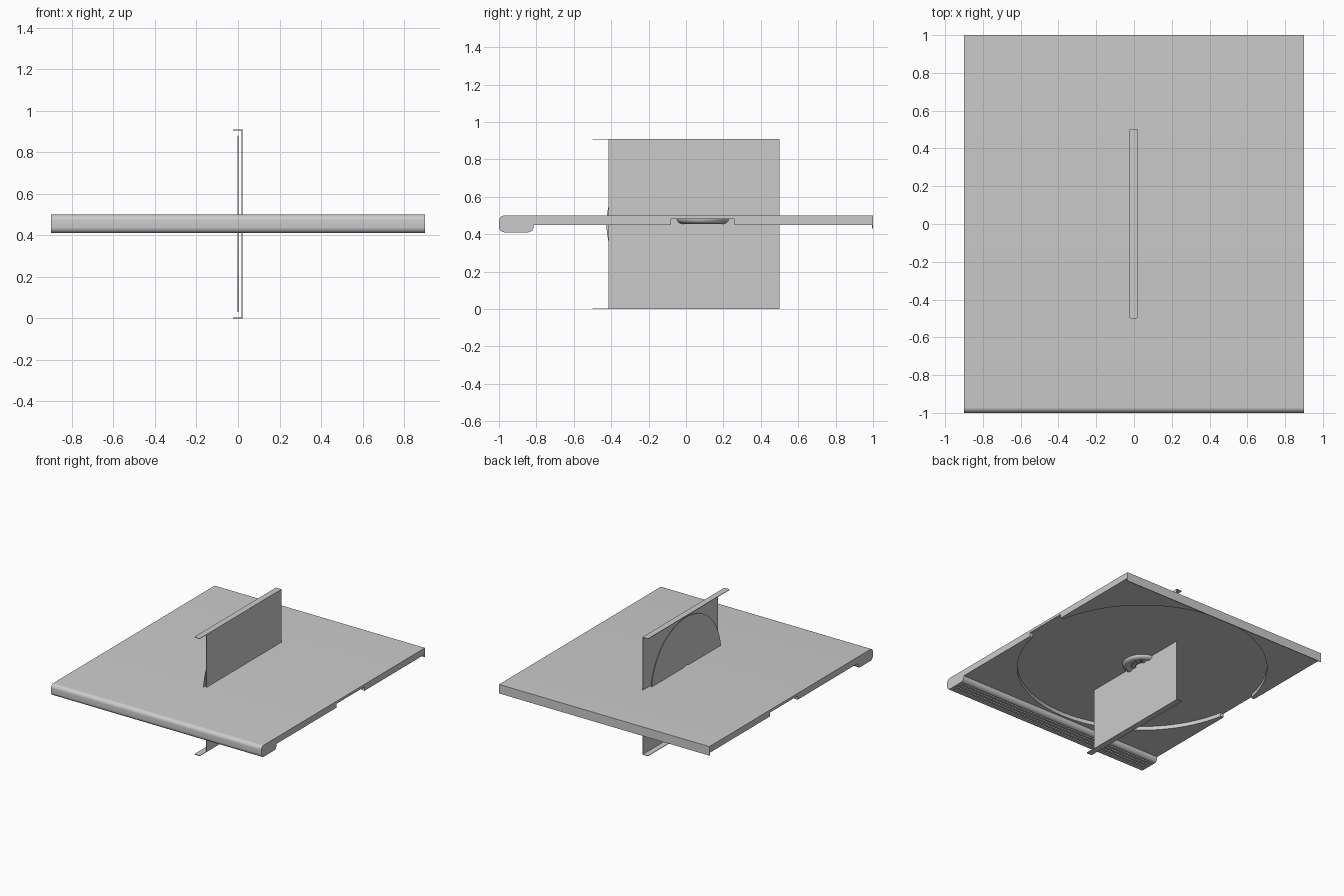
import bpy, bmesh, math
from mathutils import Matrix

if "Cube" in bpy.data.objects:
    bpy.data.objects.remove(bpy.data.objects["Cube"])


def make(name, bm):
    bmesh.ops.recalc_face_normals(bm, faces=bm.faces[:])
    me = bpy.data.meshes.new(name)
    bm.to_mesh(me)
    bm.free()
    ob = bpy.data.objects.new(name, me)
    bpy.context.collection.objects.link(ob)
    return ob


def smooth(ob):
    bpy.ops.object.select_all(action='DESELECT')
    ob.select_set(True)
    bpy.context.view_layer.objects.active = ob
    bpy.ops.object.shade_smooth_by_angle(angle=math.radians(35))


def prism(name, pts, place, a, b):
    """Extrude a 2D outline from a to b; place(u, v, w) maps it into space."""
    bm = bmesh.new()
    lo = [bm.verts.new(place(u, v, a)) for u, v in pts]
    hi = [bm.verts.new(place(u, v, b)) for u, v in pts]
    bm.faces.new(lo)
    bm.faces.new(hi)
    n = len(pts)
    for i in range(n):
        j = (i + 1) % n
        bm.faces.new((lo[i], lo[j], hi[j], hi[i]))
    return make(name, bm)


def along_x(u, v, w):
    return (w, u, v)


def along_z(u, v, w):
    return (u, v, w)


def box(name, x0, x1, y0, y1, z0, z1):
    return prism(name, [(x0, y0), (x1, y0), (x1, y1), (x0, y1)], along_z, z0, z1)


def arc(cu, cv, r, a0, a1, n=8):
    return [(cu + r * math.cos(math.radians(a0 + (a1 - a0) * i / n)),
             cv + r * math.sin(math.radians(a0 + (a1 - a0) * i / n))) for i in range(n + 1)]


def revolve(name, profile, centre, axis='Z', n=96):
    """Closed (radius, height) outline spun about an axis."""
    turn = Matrix.Translation(centre)
    if axis == 'X':
        turn = turn @ Matrix.Rotation(math.pi / 2, 4, 'Y')
    bm = bmesh.new()
    rings = [[bm.verts.new((r * math.cos(2 * math.pi * i / n), r * math.sin(2 * math.pi * i / n), h))
              for i in range(n)] for r, h in profile]
    for k in range(len(rings)):
        p, q = rings[k], rings[(k + 1) % len(rings)]
        for i in range(n):
            j = (i + 1) % n
            bm.faces.new((p[i], p[j], q[j], q[i]))
    bmesh.ops.transform(bm, matrix=turn, verts=bm.verts[:])
    return make(name, bm)


def cut(ob, cutter):
    cutter.hide_render = True
    m = ob.modifiers.new('cut', 'BOOLEAN')
    m.operation = 'DIFFERENCE'
    m.solver = 'EXACT'
    m.object = cutter
    bpy.context.view_layer.objects.active = ob
    bpy.ops.object.modifier_apply(modifier=m.name)
    bpy.data.objects.remove(cutter, do_unlink=True)


# Large tray: spine bar in front, flat plate, thin lip at the back
CY = 0.09
outline = (arc(-0.97, 0.47, 0.03, 90, 180) + arc(-0.97, 0.44, 0.03, 180, 270)
           + arc(-0.845, 0.44, 0.03, 270, 360)
           + [(-0.815, 0.45), (0.994, 0.45), (0.994, 0.43), (1, 0.43), (1, 0.5)])
tray = prism('tray', outline, along_x, -0.9, 0.9)

# Disc recess, finger notches at both sides and spine grooves
cut(tray, prism('recess_cutter', arc(0, CY, 0.89, 0, 360, 128)[:-1], along_z, 0.40, 0.48))
cut(tray, box('notch_cutter', -1, 1, CY - 0.17, CY + 0.17, 0.40, 0.4799))
for i in range(4):
    y = -0.95 + i * 0.03
    cut(tray, box('groove_cutter', -0.88, 0.88, y, y + 0.012, 0.39, 0.422))
smooth(tray)

# Hub ring with inward clip teeth
hub = revolve('hub_ring', [(0.14, 0.481), (0.138, 0.47), (0.128, 0.46), (0.112, 0.455),
                           (0.096, 0.457), (0.086, 0.464), (0.084, 0.481)], (0, CY, 0), n=64)
smooth(hub)
for i in range(12):
    tooth = box('hub_tooth', 0.045, 0.09, -0.012, 0.012, 0.462, 0.468)
    tooth.data.transform(Matrix.Translation((0, CY, 0)) @ Matrix.Rotation(i * math.pi / 6, 4, 'Z'))

# Small upright cover: sheet with two flanges ending in hinge arms
T, H = 0.004, 0.91
box('cover_sheet', 0.022 - T, 0.022, -0.415, 0.5, 0, H)
flange = ([(0.022, 0.5), (-0.025, 0.5)] + arc(-0.015, -0.49, 0.01, 180, 270)
          + arc(0.012, -0.49, 0.01, 270, 360))
for name, z in (('bottom_flange', 0), ('top_flange', H - T)):
    prism(name, flange, along_z, z, z + T)

# Disc standing beside the cover sheet
disc = revolve('disc', [(0.425, -0.002), (0.425, 0.002), (0.053, 0.002), (0.053, -0.002)],
               (0, 0, 0.455), axis='X')
smooth(disc)
